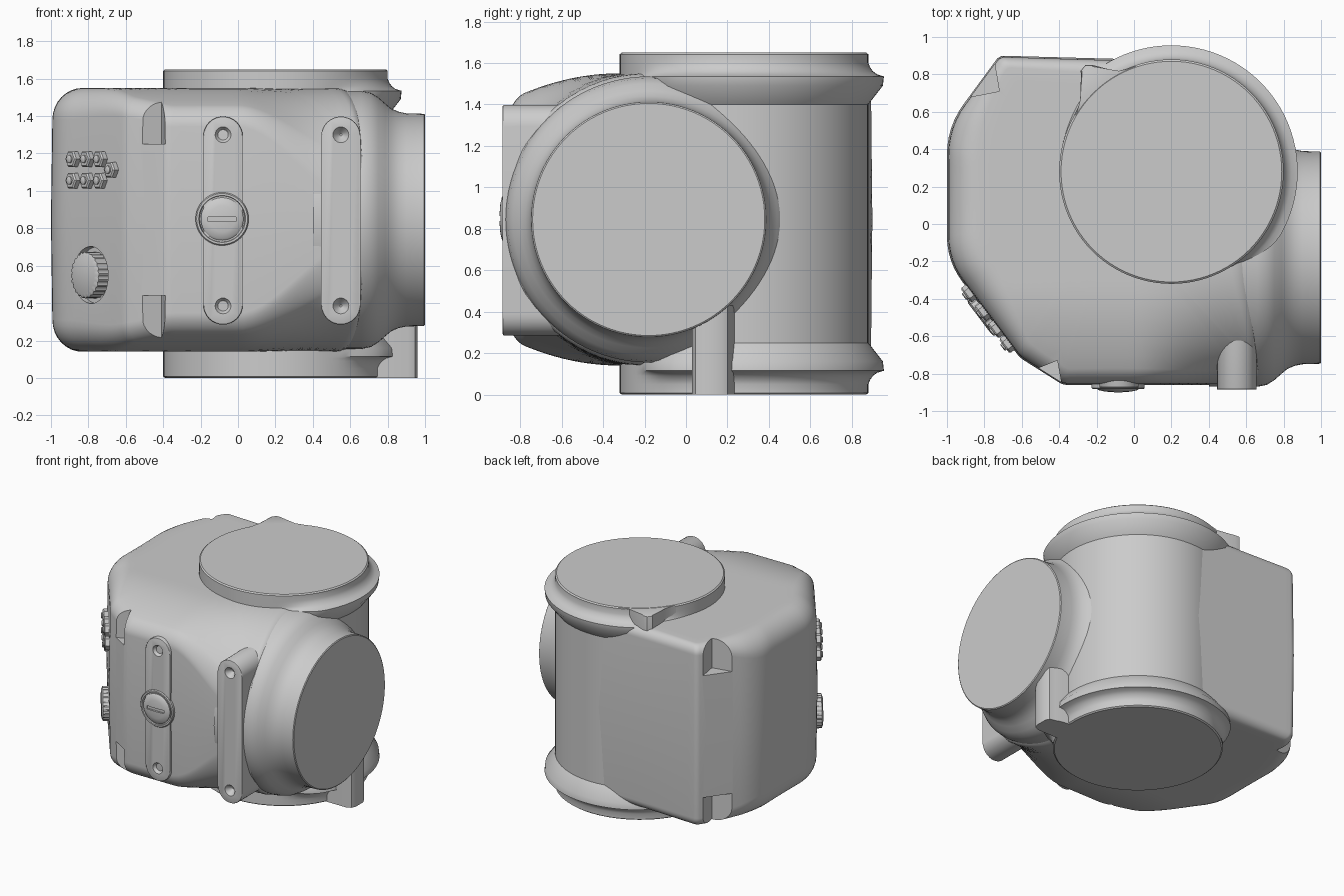
import bpy, bmesh, math
from math import sin, cos, pi, radians, sqrt
from mathutils import Vector, Matrix

if "Cube" in bpy.data.objects:
    bpy.data.objects.remove(bpy.data.objects["Cube"])

MID = 0.845  # height of the symmetry plane


def finish(name, bm, mat=None, smooth=35):
    if mat:
        bm.transform(mat)
    bmesh.ops.recalc_face_normals(bm, faces=bm.faces[:])
    me = bpy.data.meshes.new(name)
    bm.to_mesh(me)
    bm.free()
    ob = bpy.data.objects.new(name, me)
    bpy.context.collection.objects.link(ob)
    shade(ob, smooth)
    return ob


def select(ob):
    bpy.ops.object.select_all(action='DESELECT')
    ob.select_set(True)
    bpy.context.view_layer.objects.active = ob


def shade(ob, angle=35):
    select(ob)
    bpy.ops.object.shade_smooth_by_angle(angle=radians(angle))


def skin(bm, rings):
    for a, b in zip(rings, rings[1:]):
        n = len(a)
        for i in range(n):
            bm.faces.new((a[i], a[(i + 1) % n], b[(i + 1) % n], b[i]))


def place(loc, axis):
    return Matrix.Translation(loc) @ Vector(axis).to_track_quat('Z', 'Y').to_matrix().to_4x4()


def lathe(name, prof, loc=(0, 0, 0), axis=(0, 0, 1), n=48, extra=None):
    """Revolve (radius, height) points; extra(angle, i) adds to the radius."""
    bm = bmesh.new()
    rings = []
    for k, (r, h) in enumerate(prof):
        ring = []
        for i in range(n):
            a = 2 * pi * i / n
            q = r + (extra(a, k) if extra else 0)
            ring.append(bm.verts.new((q * cos(a), q * sin(a), h)))
        rings.append(ring)
    skin(bm, rings)
    bm.faces.new(rings[0])
    bm.faces.new(rings[-1])
    return finish(name, bm, place(loc, axis))


def prism(name, pts, z0, z1, mat=None, bevel=0):
    bm = bmesh.new()
    rings = [[bm.verts.new((x, y, z)) for x, y in pts] for z in (z0, z1)]
    skin(bm, rings)
    bm.faces.new(rings[0])
    top = bm.faces.new(rings[1])
    if bevel:
        bmesh.ops.bevel(bm, geom=list(top.edges), offset=bevel, segments=2,
                        profile=0.5, affect='EDGES')
    return finish(name, bm, mat)


def cut(ob, cutters):
    for c in cutters:
        m = ob.modifiers.new("cut", 'BOOLEAN')
        m.operation, m.solver, m.object = 'DIFFERENCE', 'EXACT', c
        select(ob)
        bpy.ops.object.modifier_apply(modifier=m.name)
        bpy.data.objects.remove(c)
    shade(ob)


def step(a, b, v):
    t = min(1, max(0, (v - a) / (b - a)))
    return t * t * (3 - 2 * t)


# ---- housing plan outline: corners with fillet radii, plus the rear arc
corners = [(-0.72, 0.9, .05), (-1, 0.52, .45), (-1, -0.2, .4), (-0.61, -0.715, .15),
           (-0.38, -0.86, .08), (0.68, -0.86, .06), (0.68, 0.62, 0)]
corners += [(0.2 + .595 * cos(radians(a)), 0.28 + .595 * sin(radians(a)), 0)
            for a in range(42, 91, 6)]
outline = []
for i, (x, y, r) in enumerate(corners):
    p = Vector((x, y))
    if not r:
        outline.append(p)
        continue
    u = (Vector(corners[i - 1][:2]) - p).normalized()
    v = (Vector(corners[(i + 1) % len(corners)][:2]) - p).normalized()
    half = u.angle(v) / 2
    c = p + (u + v).normalized() * r / sin(half)
    a, b = p + u * r / math.tan(half) - c, p + v * r / math.tan(half) - c
    for k in range(7):
        outline.append(c + (a * (1 - k / 6) + b * k / 6).normalized() * r)
dense = []
for a, b in zip(outline, outline[1:] + outline[:1]):
    n = max(1, round((b - a).length / 0.05))
    dense += [a.lerp(b, k / n) for k in range(n)]


def height(x, y):
    """Half height: arched box on the left turning into a barrel on the right."""
    left = 0.705 - 0.45 * min(0, y + 0.32) ** 2
    barrel = sqrt(max(0.015, 0.705 ** 2 - min(0, y + 0.18) ** 2))
    t = step(0.0, 0.62, x)
    return left * (1 - t) + barrel * t


centre = Vector((-0.1, 0.05))
bm = bmesh.new()
upper, lower = [], []
for k in range(20):
    ru, rl = [], []
    for p in dense:
        rad = 0.17 - 0.1 * step(0.45, 0.88, p.y) - 0.09 * step(0.3, 0.8, -p.y)
        length = (p - centre).length
        th = min(k, 8) / 8 * pi / 2
        s = 1 - (0.008 + rad * (1 - cos(th))) / length
        if k > 8:
            s *= 1 - (k - 8) / 12
        q = centre + (p - centre) * s
        h = height(q.x, q.y)
        rr = min(rad, h * 0.6)
        z = h - rr * (1 - sin(th))
        ru.append(bm.verts.new((q.x, q.y, MID + z)))
        rl.append(bm.verts.new((q.x, q.y, MID - z)))
    upper.append(ru)
    lower.append(rl)
middle = [bm.verts.new((p.x, p.y, MID)) for p in dense]
skin(bm, upper[::-1] + [middle] + lower)
for ring in (upper[-1], lower[-1]):
    bm.faces.new(ring)
body = finish("housing", bm)

# ---- corner pockets (front and rear, top and bottom) and plug recess
front_pocket = [(-0.41, -0.73), (-0.37, -0.95), (-0.65, -1.0), (-0.66, -0.83)]
rear_pocket = [(-0.72, 0.71), (-0.77, 1.0), (-1.1, 1.0), (-1.0, 0.655)]
cutters = []
for pts, z in ((front_pocket, 1.25), (rear_pocket, 1.32)):
    cutters.append(prism("pocket_cutter", pts, z, 1.9))
    cutters.append(prism("pocket_cutter", pts, -0.2, 2 * MID - z))
T = Vector((0.603, -0.797, 0))     # along the slanted wall
N = Vector((-0.797, -0.603, 0))    # out of the slanted wall
base = Vector((-1, -0.2, 0))


def on_wall(x, z):
    p = base + T * ((x + 1) / T.x)
    return Vector((p.x, p.y, z))


cutters.append(lathe("recess_cutter", [(.15, -.04), (.16, .1)], on_wall(-.79, .55), N))
cut(body, cutters)

# ---- vertical drum with a fillet only where it meets the housing
half = [(.59, 0, 0), (.6, .008, 0), (.6, .05, 0), (.6, .07, .008), (.6, .09, .022),
        (.6, .105, .042), (.6, .115, .075), (.6, .16, .07), (.6, .25, 0)]
prof = [(r, z) for r, z, e in half] + [(r, 1.65 - z) for r, z, e in half[::-1]]
flare = [e for r, z, e in half] + [e for r, z, e in half[::-1]]


def drum_extra(a, k):
    d = math.degrees(a)
    return flare[k] * min(step(120, 150, d), 1 - step(300, 345, d))


lathe("vertical_drum", prof, (0.2, 0.28, 0), (0, 0, 1), 96, drum_extra)

# ---- side port along x
lathe("side_port", [(.69, .4), (.69, .66), (.68, .71), (.655, .75), (.62, .79), (.595, .82),
                    (.578, .86), (.57, .9), (.567, .995), (.56, 1.0)],
      (0, -0.18, MID), (1, 0, 0), 96)

# ---- locating tab at the top rim and lug under the side port
prism("rim_tab", [(-.32, .58), (-.28, .66), (-.285, .82), (-.26, .85), (-.22, .85),
                  (-.08, .81), (.02, .85), (.05, .6)], 1.42, 1.648, bevel=.008)
prism("bottom_lug", [(.6, .03), (.91, .03), (.945, .045), (.96, .08), (.96, .17), (.945, .2),
                     (.9, .21), (.86, .225), (.6, .26)], 0, .43)

# ---- front mounting bars with countersunk holes
FRONT = Matrix.Rotation(pi / 2, 4, 'X')  # local z becomes -y, local y becomes z
for name, x, back, face in (("centre_bar", -.08, .7, .874), ("right_bar", .55, .3, .885)):
    pts = [(x + .105 * cos(a), z + .105 * sin(a))
           for z, start in ((1.293, 0), (.39, pi))
           for a in [start + pi * k / 16 for k in range(17)]]
    bar = prism(name, pts, back, face, FRONT, .008)
    cut(bar, [lathe("hole_cutter", [(.006, -.045), (.022, -.03), (.043, .001), (.043, .03)],
                    (x, -face, z), (0, -1, 0), 24) for z in (1.3, .385)])

# ---- slotted plug with a collar
lathe("plug_collar", [(.142, -.05), (.142, .002), (.136, .009), (.125, .009), (.12, -.01)],
      (-.085, -.874, .85), (0, -1, 0))
plug = lathe("slotted_plug", [(.114, -.05), (.114, .006), (.105, .014), (.07, .022),
                              (.02, .026)], (-.085, -.874, .85), (0, -1, 0))
cut(plug, [prism("slot_cutter", [(-.16, .837), (-.01, .837), (-.01, .861), (-.16, .861)],
                 .885, .95, FRONT)])

# ---- ribbed cap in the recess
lathe("ribbed_cap", [(.118, -.06), (.118, .035), (.1, .045)], on_wall(-.79, .55), N, 96,
      lambda a, k: .006 if k < 2 and round(a * 48 / pi) % 4 < 2 else 0)

# ---- cluster of small hex studs
studs = [(x, z) for z in (1.17, 1.055) for x in (-.875, -.80, -.73)] + [(-.67, 1.113)]
for i, (x, z) in enumerate(studs):
    lathe(f"hex_stud_{i + 1}", [(.048, -.03), (.048, .022), (.04, .03)], on_wall(x, z), N, 6)
    lathe(f"stud_tip_{i + 1}", [(.022, .0), (.022, .038), (.016, .042)], on_wall(x, z), N, 12)
